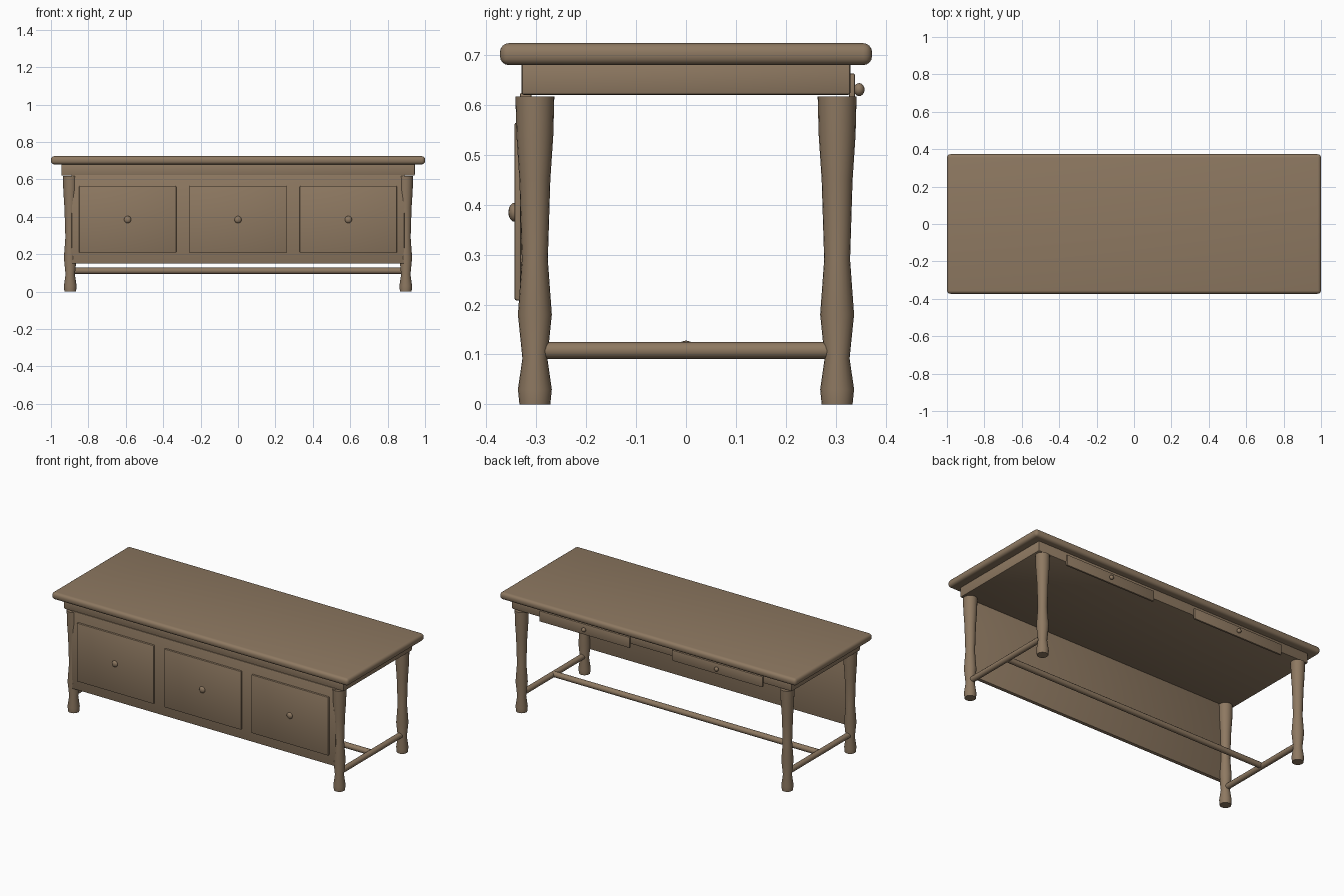
import bpy, bmesh, math

default = bpy.data.objects.get("Cube")
if default:
    bpy.data.objects.remove(default, do_unlink=True)

# Single wood colour
COLOUR = (0.27, 0.19, 0.12, 1.0)
wood = bpy.data.materials.new("brown_wood")
wood.use_nodes = True
wood.diffuse_color = COLOUR
shader = wood.node_tree.nodes["Principled BSDF"]
shader.inputs["Base Color"].default_value = COLOUR
shader.inputs["Roughness"].default_value = 0.6


def finish(name, bm, location):
    """Turn a bmesh into a smooth-shaded wooden object."""
    bmesh.ops.recalc_face_normals(bm, faces=bm.faces)
    mesh = bpy.data.meshes.new(name)
    bm.to_mesh(mesh)
    bm.free()
    mesh.materials.append(wood)
    obj = bpy.data.objects.new(name, mesh)
    obj.location = location
    bpy.context.collection.objects.link(obj)
    bpy.ops.object.select_all(action="DESELECT")
    obj.select_set(True)
    bpy.context.view_layer.objects.active = obj
    bpy.ops.object.shade_smooth_by_angle(angle=math.radians(40))
    return obj


def box(name, low, high, bevel, segments=2):
    """Box between two corners with rounded edges."""
    bm = bmesh.new()
    bmesh.ops.create_cube(bm, size=1)
    bmesh.ops.scale(bm, verts=bm.verts, vec=[b - a for a, b in zip(low, high)])
    bmesh.ops.bevel(bm, geom=bm.edges[:], offset=bevel, segments=segments,
                    profile=0.5, affect="EDGES")
    return finish(name, bm, [(a + b) / 2 for a, b in zip(low, high)])


def lathe(name, profile, location, sides=20):
    """Turned part: (radius, height) pairs around z, capped at both ends."""
    bm = bmesh.new()
    rings = []
    for r, z in profile:
        angles = [2 * math.pi * i / sides for i in range(sides)]
        rings.append([bm.verts.new((r * math.cos(a), r * math.sin(a), z)) for a in angles])
    for lower, upper in zip(rings, rings[1:]):
        for i in range(sides):
            j = (i + 1) % sides
            bm.faces.new((lower[i], lower[j], upper[j], upper[i]))
    bm.faces.new(rings[0])
    bm.faces.new(rings[-1])
    return finish(name, bm, location)


def knob(name, location, radius, depth):
    """Flattened round pull facing along y."""
    bm = bmesh.new()
    bmesh.ops.create_uvsphere(bm, u_segments=16, v_segments=10, radius=1)
    bmesh.ops.scale(bm, verts=bm.verts, vec=(radius, depth, radius))
    return finish(name, bm, location)


def rail(name, length, location, rotation):
    """Round stretcher."""
    obj = lathe(name, [(0.017, -length / 2), (0.017, length / 2)], location, 12)
    obj.rotation_euler = rotation


# Table top and apron
box("table_top", (-1, -0.373, 0.68), (1, 0.373, 0.724), 0.018, 4)
box("apron", (-0.945, -0.33, 0.62), (0.945, 0.33, 0.685), 0.006)

# Turned legs and side stretchers
LEG = [(0.031, 0), (0.034, 0.03), (0.025, 0.092), (0.034, 0.18),
       (0.026, 0.29), (0.031, 0.45), (0.037, 0.54), (0.039, 0.617)]
for side, x in (("left", 0.897), ("right", -0.897)):
    for end, y in (("front", -0.303), ("back", 0.303)):
        lathe(f"{end}_{side}_leg", LEG, (x, y, 0))
    rail(f"{side}_stretcher", 0.57, (x, 0, 0.108), (math.pi / 2, 0, 0))
rail("long_stretcher", 1.78, (0, 0, 0.111), (0, math.pi / 2, 0))

# Front panel with three raised doors
box("front_panel", (-0.89, -0.333, 0.15), (0.89, -0.31, 0.625), 0.004)
for side, x in (("left", 0.59), ("middle", 0), ("right", -0.59)):
    box(f"{side}_door", (x - 0.26, -0.344, 0.208), (x + 0.26, -0.325, 0.565), 0.005)
    knob(f"{side}_door_knob", (x, -0.344, 0.385), 0.019, 0.012)

# Two shallow drawers at the back
for side, x in (("left", 0.448), ("right", -0.448)):
    box(f"{side}_drawer", (x - 0.305, 0.327, 0.598), (x + 0.305, 0.339, 0.663), 0.003)
    knob(f"{side}_drawer_knob", (x, 0.347, 0.631), 0.013, 0.011)
